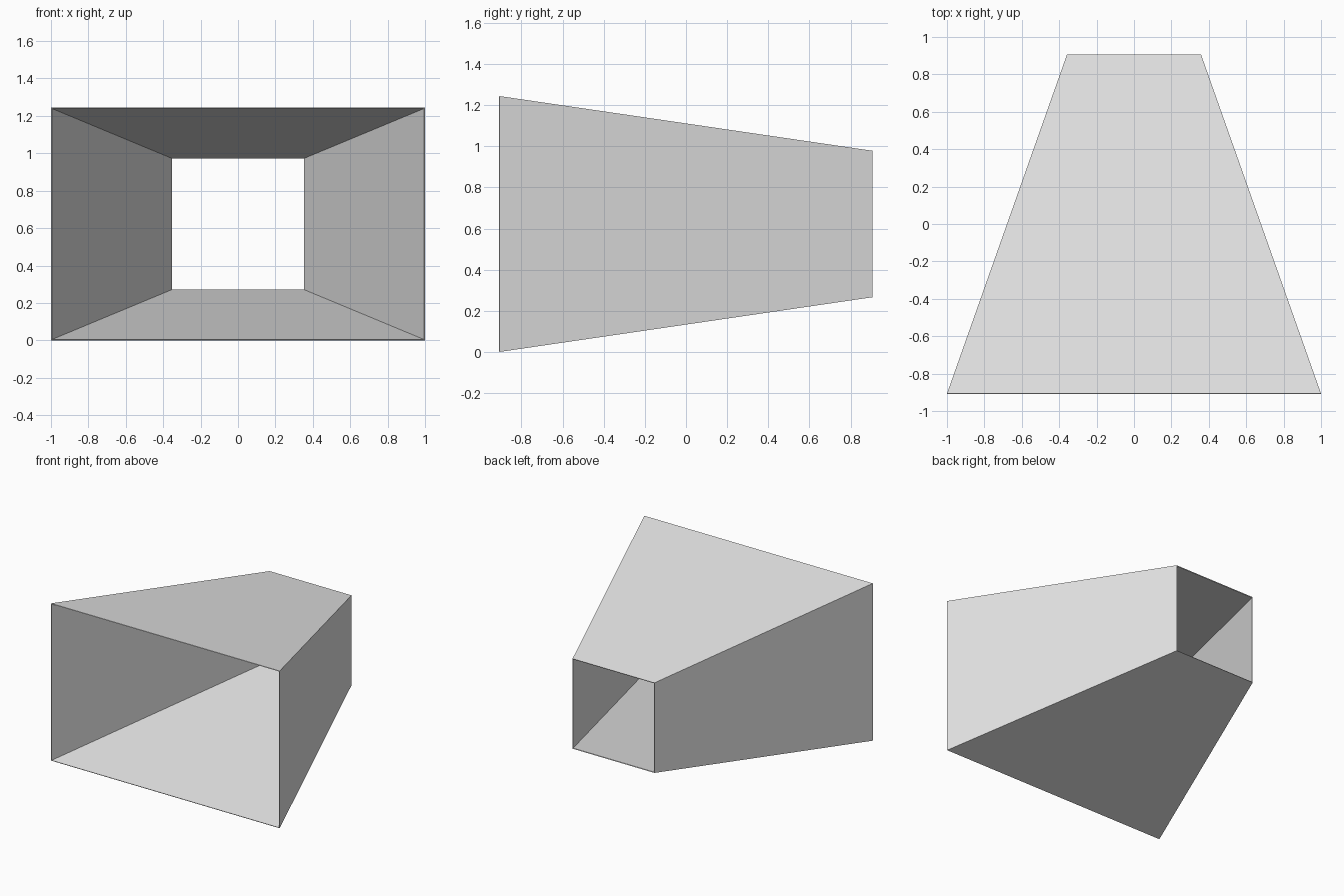
import bpy
import bmesh

cube = bpy.data.objects.get("Cube")
if cube:
    bpy.data.objects.remove(cube, do_unlink=True)

# Overall sizes
HALF_DEPTH = 0.907
FRONT_WIDTH, FRONT_HEIGHT = 2.0, 1.244
BACK_WIDTH, BACK_HEIGHT = 0.716, 0.712
WALL = 0.005

# Plain grey
grey = bpy.data.materials.new("light grey")
grey.use_nodes = True
colour = (0.8, 0.8, 0.8, 1)
grey.diffuse_color = colour
grey.node_tree.nodes["Principled BSDF"].inputs["Base Color"].default_value = colour

# Tapered duct: a box narrowed towards the back, open at both ends
bm = bmesh.new()
bmesh.ops.create_cube(bm, size=1)
ends = [f for f in bm.faces if abs(f.normal.y) > 0.9]
for v in bm.verts:
    at_front = v.co.y < 0
    v.co.x *= FRONT_WIDTH if at_front else BACK_WIDTH
    v.co.z = v.co.z * (FRONT_HEIGHT if at_front else BACK_HEIGHT) + FRONT_HEIGHT / 2
    v.co.y *= 2 * HALF_DEPTH
bmesh.ops.delete(bm, geom=ends, context="FACES_ONLY")
bm.normal_update()

mesh = bpy.data.meshes.new("tapered_duct")
bm.to_mesh(mesh)
bm.free()
mesh.materials.append(grey)
duct = bpy.data.objects.new("tapered_duct", mesh)
bpy.context.collection.objects.link(duct)

# Thin sheet walls, grown inwards
sheet = duct.modifiers.new("sheet_thickness", "SOLIDIFY")
sheet.thickness = WALL
sheet.offset = -1
sheet.use_even_offset = True
